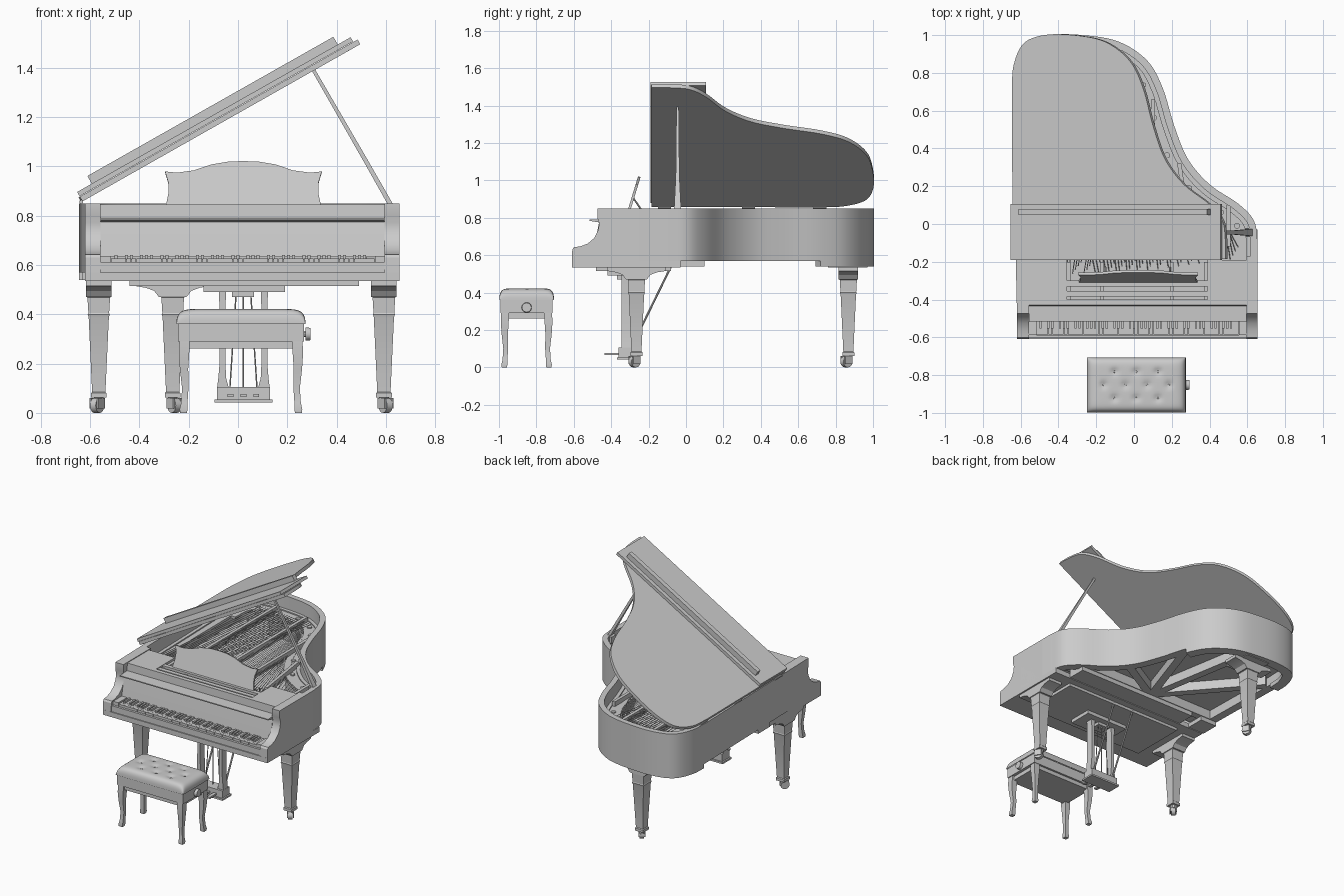
import bpy, bmesh
from math import sin, cos, pi, radians, exp
from mathutils import Vector, Matrix

if "Cube" in bpy.data.objects:
    bpy.data.objects.remove(bpy.data.objects["Cube"])

grey = bpy.data.materials.new("satin grey")
grey.use_nodes = True
grey.diffuse_color = (0.6, 0.6, 0.6, 1)
grey.node_tree.nodes["Principled BSDF"].inputs["Base Color"].default_value = (0.6, 0.6, 0.6, 1)


# ---- shape helpers: each returns (vertices, faces) ----
def loft(rings):
    n, m = len(rings[0]), len(rings)
    verts = [Vector(p) for ring in rings for p in ring]
    faces = [(r * n + i, r * n + (i + 1) % n, (r + 1) * n + (i + 1) % n, (r + 1) * n + i)
             for r in range(m - 1) for i in range(n)]
    faces += [tuple(range(n)), tuple(range((m - 1) * n, m * n))]
    return verts, faces


def prism(pts, a, b, axis="z"):
    place = {"x": lambda p, h: (h, p[0], p[1]),
             "y": lambda p, h: (p[0], h, p[1]),
             "z": lambda p, h: (p[0], p[1], h)}[axis]
    return loft([[place(p, h) for p in pts] for h in (a, b)])


def box(x0, x1, y0, y1, z0, z1):
    return prism([(x0, y0), (x1, y0), (x1, y1), (x0, y1)], z0, z1)


def rod(p, q, r, r_end=None, sides=10):
    p, q = Vector(p), Vector(q)
    turn = (q - p).to_track_quat('Z', 'Y')
    return loft([[c + turn @ Vector((s * cos(2 * pi * i / sides), s * sin(2 * pi * i / sides), 0))
                  for i in range(sides)] for c, s in ((p, r), (q, r if r_end is None else r_end))])


def post(sections):
    """Square post through sections (x, y, z, half x, half y)."""
    return loft([[(x + sx * a, y + sy * b, z) for sx, sy in ((-1, -1), (1, -1), (1, 1), (-1, 1))]
                 for x, y, z, a, b in sections])


def beam(p, q, width, z0, z1):
    p, q = Vector(p), Vector(q)
    side = (q - p).normalized().orthogonal() * width / 2
    return prism([p + side, q + side, q - side, p - side], z0, z1)


def band(outer, inner, z0, z1):
    return loft([[(*o, z0), (*o, z1), (*i, z1), (*i, z0)] for o, i in zip(outer, inner)])


def moved(shape, matrix):
    return [matrix @ v for v in shape[0]], shape[1]


def part(name, *shapes):
    bm = bmesh.new()
    for verts, faces in shapes:
        vs = [bm.verts.new(v) for v in verts]
        for f in faces:
            bm.faces.new([vs[i] for i in f])
    bmesh.ops.recalc_face_normals(bm, faces=bm.faces)
    mesh = bpy.data.meshes.new(name)
    bm.to_mesh(mesh)
    bm.free()
    mesh.materials.append(grey)
    mesh.polygons.foreach_set("use_smooth", [True] * len(mesh.polygons))
    mesh.set_sharp_from_angle(angle=radians(32))
    bpy.context.collection.objects.link(bpy.data.objects.new(name, mesh))


def spline(pts, steps=6):
    p = [Vector(v) for v in pts]
    p = [p[0] * 2 - p[1]] + p + [p[-1] * 2 - p[-2]]
    out = []
    for a, b, c, d in zip(p, p[1:], p[2:], p[3:]):
        for k in range(steps):
            t = k / steps
            out.append(0.5 * (2 * b + (c - a) * t + (2 * a - 5 * b + 4 * c - d) * t ** 2
                              + (3 * b - a - 3 * c + d) * t ** 3))
    return out + [p[-2]]


def inset(pts, d):
    out = []
    for i, p in enumerate(pts):
        t = (pts[min(i + 1, len(pts) - 1)] - pts[max(i - 1, 0)]).normalized()
        out.append(p + Vector((-t.y, t.x)) * d)
    return out


# ---- case ----
bend = spline([(.655, -.1), (.636, .015), (.555, .105), (.40, .21), (.285, .345), (.213, .52),
               (.152, .72), (.07, .865), (-.08, .965), (-.27, 1), (-.45, 1), (-.575, .955),
               (-.635, .84), (-.646, .7)])
outline = [Vector((.655, -.45))] + bend + [Vector((-.62, -.45))]
inner = inset(outline, .037)
part("rim", band(outline, inner, .57, .85))
part("inner_ledge", band(inner, inset(outline, .06), .57, .76))
tail = [p for p in bend if p.y > .7]
part("tail_foot_rim", band(tail, inset(tail, .07), .54, .57), box(-.36, -.17, .76, .97, .535, .6))
part("soundboard", prism(inset(outline, .03)[1:-1] + [Vector((-.6, -.1))], .635, .648))
part("keybed", box(-.62, .655, -.61, -.03, .535, .57), box(-.44, .49, -.48, -.08, .515, .535),
     box(-.42, .53, -.03, .1, .54, .6), box(-.63, -.5, -.03, .1, .54, .57))
part("under_beams", beam((-.6, .08), (.53, .08), .05, .57, .635),
     *[beam((-.07, .09), q, .055, .57, .635) for q in
       ((.3, .3), (.13, .68), (-.22, .95), (-.58, .68))])

# ---- arms and keyboard ----
arm = [(-.61, .54), (-.608, .63), (-.6, .642), (-.565, .647), (-.525, .662), (-.49, .692),
       (-.47, .732), (-.464, .77), (-.474, .80), (-.474, .85), (-.17, .85), (-.17, .54)]
part("arms", prism(arm, -.62, -.557, "x"), prism(arm, .595, .655, "x"))
part("key_slip", box(-.557, .595, -.603, -.587, .57, .612))
part("key_blocks", box(-.557, -.517, -.587, -.48, .57, .637), box(.556, .595, -.587, -.48, .57, .637))
pitch = 1.07 / 52
part("white_keys", *[box(-.515 + i * pitch, -.516 + (i + 1) * pitch, -.585, -.48, .58, .627)
                     for i in range(52)])
part("black_keys", *[box(-.521 + i * pitch, -.509 + i * pitch, -.553, -.48, .62, .64)
                     for i in range(1, 52) if (i - 1) % 7 in (0, 2, 3, 5, 6)])
part("fallboard", prism([(-.492, .632), (-.48, .7), (-.465, .775), (-.515, .783), (-.515, .79),
                         (-.433, .793), (-.43, .845), (-.4, .845), (-.4, .632)],
                        -.557, .595, "x"))

# ---- music desk ----
part("desk_shelves", box(-.557, -.355, -.41, -.19, .8, .845), box(.39, .595, -.41, -.19, .8, .845),
     box(-.355, .39, -.385, -.355, .82, .84), box(-.355, .39, -.33, -.3, .82, .843),
     *[box(x, x + .02, -.4, -.2, .81, .83) for x in (-.355, -.18, .19, .37)])
half = [(.315, 0), (.305, .05), (.305, .1), (.318, .146), (.27, .141), (.2, .151),
        (.13, .176), (.06, .188)]
shape = half + [(0, .19)] + [(-x, z) for x, z in reversed(half)]
tilt = Matrix.Translation((.022, -.305, .838)) @ Matrix.Rotation(radians(-17), 4, 'X')
part("music_desk", moved(prism(shape, -.007, .007, "y"), tilt))
part("desk_struts", *[rod((x, -.285, .91), (x, -.23, .83), .005) for x in (-.15, .19)])

# ---- iron plate, strings and pins ----
plate_in = inset(bend, .14)
part("iron_plate", band(inset(bend, .04), plate_in, .735, .752),
     box(-.58, .61, -.4, -.09, .735, .752), box(-.6, -.54, -.1, .75, .735, .752))
part("plate_struts", *[beam(p, q, .022, .74, .785) for p, q in
     (((.5, -.12), (.5, .1)), ((.3, -.12), (.24, .32)), ((.1, -.12), (.1, .66)),
      ((-.1, -.12), (-.1, .9)), ((-.35, -.12), (-.35, .93)))])
part("plate_bosses", *[rod((*p, .75), (*p, .76), .016) for p in inset(bend, .09)[8:-6:6]])
hitch = plate_in[8:-18]
strings, pins = [], []
count = 56
for i in range(count):
    t = i / (count - 1)
    k = t * (len(hitch) - 1)
    j = min(int(k), len(hitch) - 2)
    end = hitch[j].lerp(hitch[j + 1], k - j)
    start = (.55 - .75 * t, -.12 - .1 * t - .02 * (i % 4), .768)
    strings.append(rod(start, (*end, .762), .0018, sides=4))
    pins.append(rod((start[0], start[1], .75), (start[0], start[1], .79), .004, sides=6))
for i in range(22):
    start = (-.22 - .015 * i, -.2 - .02 * (i % 4), .785)
    strings.append(rod(start, (-.02 - .02 * i, .84 + .002 * i, .775), .0025, sides=4))
    pins.append(rod((start[0], start[1], .75), (start[0], start[1], .8), .004, sides=6))
part("strings", *strings)
part("tuning_pins", *pins)
bridge = spline([(.5, .02), (.3, .15), (.16, .38), (.06, .62), (-.1, .78), (-.3, .8)])
part("bridge", band(bridge, inset(bridge, .025), .648, .755))

# ---- lid, hinged on the long straight side, with its front flap folded back ----
hinge = Matrix.Translation((-.632, 0, .86)) @ Matrix.Rotation(radians(-29.5), 4, 'Y')
lid = [Vector((.655, -.185))] + bend + [Vector((-.64, -.185))]
part("lid", moved(prism([(p.x + .64, p.y) for p in lid], -.002, .02), hinge))
part("lid_front_flap", moved(box(0, 1.275, -.19, .107, .022, .042), hinge))
part("lid_flap_rail", moved(box(.068, 1.215, .048, .08, .042, .078), hinge))
part("lid_hinges", *[rod((-.636, y, .856), (-.636, y + .07, .856), .008) for y in (-.15, .3, .68)])
part("lid_prop", post([(.622, -.045, .84, .011, .019), (.52, -.045, 1.02, .01, .01),
                       (.304, -.045, 1.395, .008, .006)]),
     box(.59, .64, -.07, -.02, .8, .845))

# ---- legs with casters and flared brackets ----
flare = [(.155, .537), (.155, .515), (.11, .508), (.075, .495), (.056, .47)]
flare += [(-a, z) for a, z in reversed(flare)]
profile = [(.52, .052), (.475, .052), (.468, .046), (.405, .042), (.4, .045), (.388, .041),
           (.085, .027), (.08, .032), (.062, .032)]
caster = (rod((0, 0, .04), (0, 0, .065), .02), box(-.022, -.015, -.035, .012, .018, .06),
          box(.015, .022, -.035, .012, .018, .06),
          rod((-.014, -.012, .03), (.014, -.012, .03), .03, sides=20))
for name, x, y, axis, swing in (("left_front", .592, -.265, "x", 35), ("right_front", -.565, -.265, "x", -35),
                                ("back", -.265, .868, "y", 35)):
    part(name + "_leg", post([(x, y, z, a, a) for z, a in profile]))
    mid, across = (y, x) if axis == "x" else (x, y)
    part(name + "_bracket", prism([(mid + a, z) for a, z in flare], across - .052, across + .052, axis))
    turn = Matrix.Translation((x, y, 0)) @ Matrix.Rotation(radians(swing), 4, 'Z')
    part(name + "_caster", *[moved(piece, turn) for piece in caster])

# ---- pedal lyre ----
mx = .022
part("lyre_top", box(-.14, .19, -.42, -.25, .49, .52), box(-.025, .065, -.37, -.29, .47, .49))
part("lyre_posts", *[post([(mx + s * d, -.32, z, a, .025) for z, d, a in
     ((.1, .083, .024), (.14, .086, .016), (.2, .085, .012), (.4, .085, .011), (.5, .085, .015))])
     for s in (-1, 1)])
part("lyre_base", box(-.085, .13, -.36, -.28, .05, .105), box(-.095, .14, -.37, -.27, .042, .054))
part("lyre_rods", *[rod((mx + s * .055, -.31, .1), (mx + s * .03, -.31, .48), .003) for s in (-1, 0, 1)])
part("lyre_braces", *[rod((mx + s * .08, -.29, .11), (mx + s * .08, -.08, .54), .006) for s in (-1, 1)])
part("pedals", *[box(mx + s * .052 - .012, mx + s * .052 + .012, -.435, -.355, .065, .077) for s in (-1, 0, 1)])

# ---- bench ----
bx, by = .012, -.852
tufts = [(x * .115, r * .07) for r in (-1, 1) for x in (-1, 0, 1)]
tufts += [(x * .115, 0) for x in (-1.5, -.5, .5, 1.5)]


def cushion_height(u, v):
    edge = max(0, (1 - abs(u) ** 12) * (1 - abs(v) ** 10)) ** .4
    dip = sum(exp(-((u * .262 - a) ** 2 + (v * .146 - b) ** 2) / .0003) for a, b in tufts)
    return .36 + .062 * edge - .012 * dip * edge


nu, nv = 56, 34
grid = [Vector((bx + sin(u * pi / 2) * .262, by + sin(v * pi / 2) * .146,
                cushion_height(sin(u * pi / 2), sin(v * pi / 2))))
        for v in (2 * j / nv - 1 for j in range(nv + 1)) for u in (2 * i / nu - 1 for i in range(nu + 1))]
quads = [(k, k + 1, k + nu + 2, k + nu + 1)
         for j in range(nv) for k in range(j * (nu + 1), j * (nu + 1) + nu)]
part("bench_cushion", (grid, quads))
part("cushion_buttons", *[rod((bx + a, by + b, .405), (bx + a, by + b, .414), .009, .005) for a, b in tufts])
part("bench_box", box(bx - .256, bx + .256, by - .139, by + .139, .29, .36),
     box(bx - .235, bx + .235, by - .125, by + .125, .262, .29))
part("bench_knob", rod((bx + .25, by, .32), (bx + .262, by, .32), .012),
     rod((bx + .262, by, .32), (bx + .282, by, .32), .027, .025, 20))
part("bench_legs", *[post([(bx + sx * (.229 + d), by + sy * (.115 + d), z, a, a) for z, d, a in
     ((.29, 0, .021), (.24, .002, .021), (.18, .002, .017), (.1, -.003, .013),
      (.04, .001, .013), (.015, .004, .016), (0, .004, .014))])
     for sx in (-1, 1) for sy in (-1, 1)])
